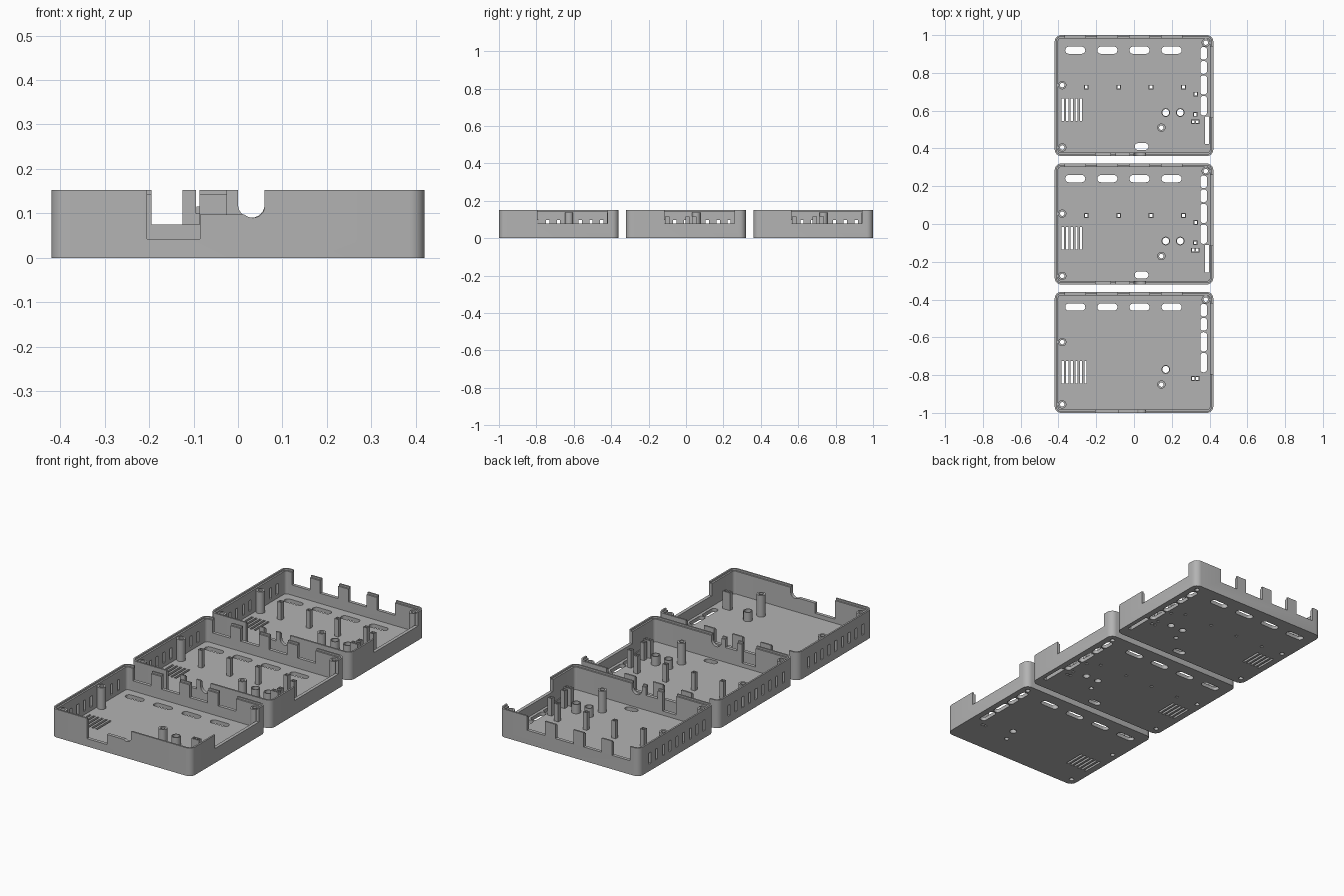
import bpy, bmesh, math

if "Cube" in bpy.data.objects:
    bpy.data.objects.remove(bpy.data.objects["Cube"])

W, D, H = 0.42, 0.32, 0.152        # tray half width, half depth, height
WALL, FLOOR, RIM = 0.018, 0.02, 0.143
grey = bpy.data.materials.new("grey plastic")
grey.diffuse_color = (0.45, 0.45, 0.45, 1)
grey.use_nodes = True
grey.node_tree.nodes["Principled BSDF"].inputs["Base Color"].default_value = grey.diffuse_color


def rounded(cx, cy, hx, hy, r, seg=6):
    """Rounded rectangle outline, counter-clockwise."""
    pts = []
    for k, (sx, sy) in enumerate([(1, 1), (-1, 1), (-1, -1), (1, -1)]):
        for i in range(seg + 1):
            a = (k + i / seg) * math.pi / 2
            pts.append((cx + sx * (hx - r) + r * math.cos(a),
                        cy + sy * (hy - r) + r * math.sin(a)))
    return pts


def rect(cx, cy, hx, hy):
    return [(cx + hx, cy + hy), (cx - hx, cy + hy), (cx - hx, cy - hy), (cx + hx, cy - hy)]


def circle(cx, cy, r, n=24):
    return [(cx + r * math.cos(2 * math.pi * i / n), cy + r * math.sin(2 * math.pi * i / n)) for i in range(n)]


def arc(cx, cz, r, a0, a1, n=12):
    return [(cx + r * math.cos(math.radians(a0 + (a1 - a0) * i / n)),
             cz + r * math.sin(math.radians(a0 + (a1 - a0) * i / n))) for i in range(n + 1)]


def loft(bm, rings, closed=False):
    """Skin a list of equal-length 3D rings; cap the ends or close the loop."""
    vs = [[bm.verts.new(p) for p in ring] for ring in rings]
    n = len(vs[0])
    pairs = list(zip(vs, vs[1:])) + ([(vs[-1], vs[0])] if closed else [])
    for a, b in pairs:
        for i in range(n):
            j = (i + 1) % n
            bm.faces.new((a[i], a[j], b[j], b[i]))
    if not closed:
        bm.faces.new(vs[0][::-1])
        bm.faces.new(vs[-1])


def at_z(pts, z):
    return [(x, y, z) for x, y in pts]


def hole(bm, pts, z0=-0.05, z1=0.05):
    loft(bm, [at_z(pts, z0), at_z(pts, z1)])


def notch(bm, pts, y0, y1):
    """Wall opening from an x-z outline."""
    loft(bm, [[(x, y, z) for x, z in pts] for y in (y0, y1)])


def tube(bm, outer, inner, top):
    z0 = FLOOR - 0.004
    loft(bm, [at_z(outer, z0), at_z(outer, top), at_z(inner, top), at_z(inner, z0)], closed=True)


def finish(bm, name, y):
    bmesh.ops.recalc_face_normals(bm, faces=bm.faces)
    me = bpy.data.meshes.new(name)
    bm.to_mesh(me)
    bm.free()
    me.materials.append(grey)
    ob = bpy.data.objects.new(name, me)
    ob.location.y = y
    bpy.context.collection.objects.link(ob)
    return ob


def activate(ob):
    bpy.ops.object.select_all(action='DESELECT')
    ob.select_set(True)
    bpy.context.view_layer.objects.active = ob


PORTS = [-0.311, -0.141, 0.029, 0.199]
BOSSES = [(-0.38, 0.055), (0.38, 0.28), (-0.38, -0.275), (0.145, -0.17)]


def build_tray(name, y, simple):
    # open shell with a stepped rim
    bm = bmesh.new()
    loft(bm, [at_z(rounded(0, 0, W - o, D - o, 0.034 - o), z) for o, z in
              [(0, 0), (0, H), (WALL / 2, H), (WALL / 2, RIM), (WALL, RIM), (WALL, FLOOR)]])
    shell = finish(bm, name + "_tray", y)

    cut = bmesh.new()
    # back wall port openings and the floor slots beside them
    for x in PORTS:
        notch(cut, rect(x, 0.175, 0.054, 0.1), D - 0.03, D + 0.03)
        hole(cut, rounded(x, 0.24, 0.053, 0.019, 0.0185))
    # right wall opening and floor slots along it
    hole(cut, rect(W, 0.0725, 0.03, 0.1875), 0.078, 0.25)
    for y0, y1 in [(0.19, 0.257), (0.115, 0.183), (0.005, 0.107), (-0.105, -0.002)]:
        hole(cut, rounded(0.369, (y0 + y1) / 2, 0.018, (y1 - y0) / 2, 0.016))
    # left wall vents
    for k in range(9):
        hole(cut, rect(-W, 0.23 - 0.058 * k, 0.03, 0.009), 0.04, 0.098)
    # floor vents
    for k in range(6 if simple else 5):
        hole(cut, rect(-0.377 + 0.024 * k, -0.104 if simple else -0.076, 0.006, 0.06))
    # front wall openings
    if simple:
        outlines = [[(-0.205, 0.25), (-0.205, 0.042), (-0.085, 0.042), (-0.085, 0.097)]
                    + arc(0.033, 0.117, 0.027, -132, 0) + [(0.06, 0.25)]]
    else:
        outlines = [rect(-0.165, 0.146, 0.04, 0.104), rect(-0.06, 0.175, 0.035, 0.075),
                    [(0.0, 0.25)] + arc(0.03, 0.12, 0.03, 180, 360) + [(0.06, 0.25)]]
        hole(cut, rounded(0.04, -0.27, 0.036, 0.018, 0.0175))
        hole(cut, rect(0.386, -0.183, 0.011, 0.073))
    for o in outlines:
        notch(cut, o, -D - 0.03, -D + 0.03)

    # screw bosses
    bm = bmesh.new()
    for x, py in BOSSES:
        tube(bm, circle(x, py, 0.022), circle(x, py, 0.012), 0.137)
        hole(cut, circle(x, py, 0.012))
    bosses = finish(bm, name + "_screw_bosses", y)

    # button guides
    bm = bmesh.new()
    for x in ([0.168] if simple else [0.168, 0.245]):
        tube(bm, circle(x, -0.09, 0.023), circle(x, -0.09, 0.018), 0.07)
        hole(cut, circle(x, -0.09, 0.018))
    guides = finish(bm, name + "_button_guides", y)

    # square light pipes
    pipes = [(0.313, -0.138), (0.334, -0.138)]
    if not simple:
        pipes += [(x, 0.045) for x in (-0.252, -0.081, 0.09, 0.262)]
        pipes += [(0.327, 0.008), (0.325, -0.1)]
    bm = bmesh.new()
    for x, py in pipes:
        tube(bm, rect(x, py, 0.012, 0.012), rect(x, py, 0.007, 0.007), 0.115)
        hole(cut, rect(x, py, 0.007, 0.007))
    finish(bm, name + "_light_pipes", y)

    # carve every opening from the shell
    cutter = finish(cut, name + "_cutter", y)
    cutter.hide_render = True
    mod = shell.modifiers.new("openings", 'BOOLEAN')
    mod.operation, mod.solver, mod.object = 'DIFFERENCE', 'EXACT', cutter
    mod.use_self = True
    activate(shell)
    bpy.ops.object.modifier_apply(modifier=mod.name)
    bpy.data.objects.remove(cutter, do_unlink=True)
    for ob in (shell, bosses, guides):
        activate(ob)
        bpy.ops.object.shade_smooth_by_angle(angle=math.radians(30))


build_tray("front", -0.68, True)
build_tray("middle", 0.0, False)
build_tray("back", 0.68, False)
